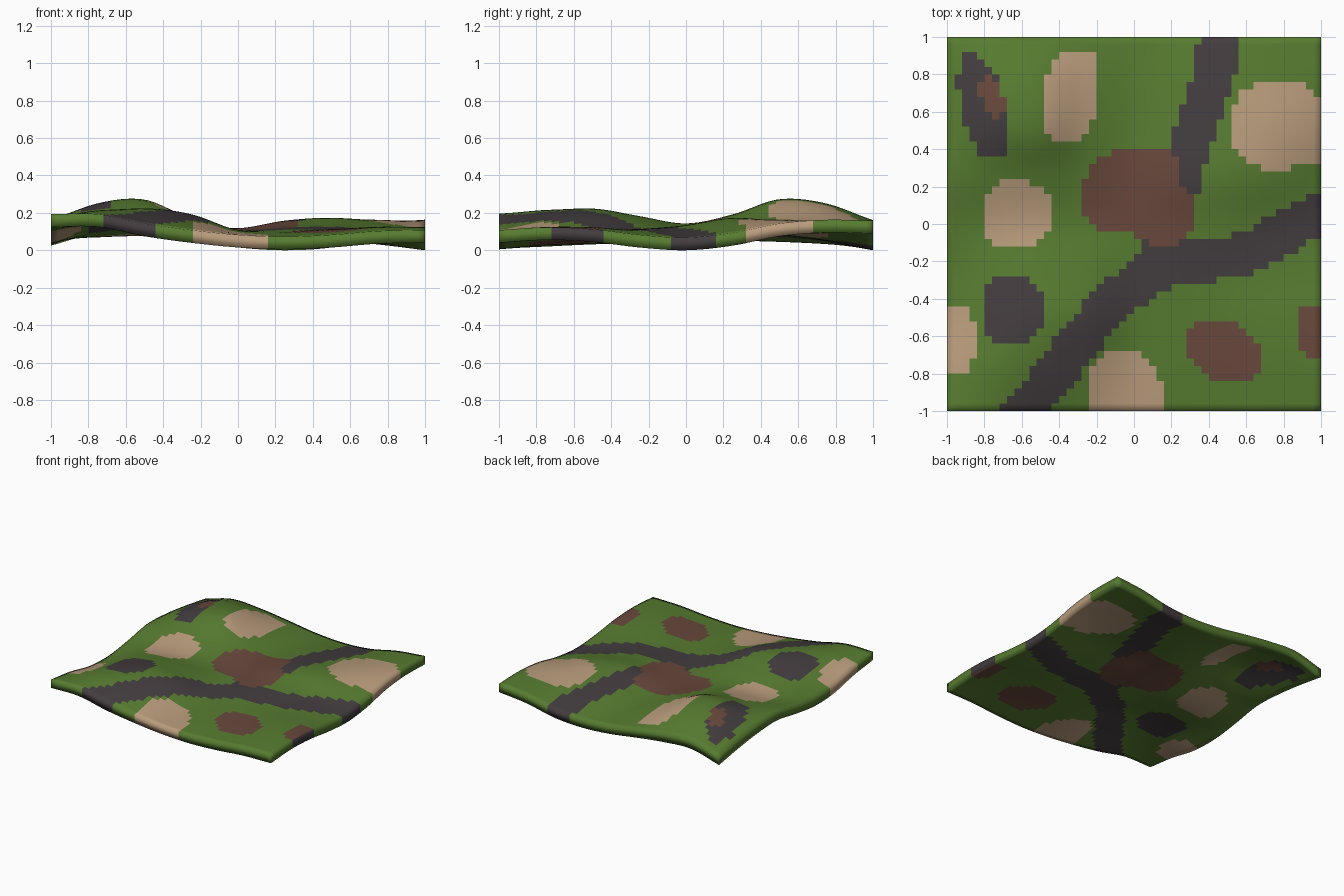
import bpy, bmesh
from mathutils import Vector

if "Cube" in bpy.data.objects:
    bpy.data.objects.remove(bpy.data.objects["Cube"])

N = 50                # colour cells per side
THICK = .068          # cloth thickness

# Top-surface heights, rows from y=1 down to y=-1, columns from x=-1 to x=1
HEIGHTS = [
    [.10, .165, .155, .125, .09, .075, .09, .14, .165],
    [.14, .24, .25, .165, .11, .12, .13, .155, .17],
    [.17, .255, .275, .175, .12, .15, .16, .17, .15],
    [.18, .195, .195, .15, .125, .165, .18, .155, .10],
    [.14, .145, .15, .13, .115, .135, .14, .11, .075],
    [.11, .165, .19, .165, .115, .12, .12, .11, .09],
    [.12, .20, .23, .20, .115, .11, .12, .13, .12],
    [.17, .22, .21, .165, .10, .10, .11, .13, .13],
    [.20, .20, .15, .115, .09, .08, .09, .11, .115],
]


def spline(p, t):
    """Smooth curve through evenly spaced values, t in 0..len-1."""
    i = min(int(t), len(p) - 2)
    f = t - i
    b, c = p[i], p[i + 1]
    a = p[i - 1] if i > 0 else 2 * b - c
    d = p[i + 2] if i + 2 < len(p) else 2 * c - b
    return b + .5 * f * (c - a + f * (2*a - 5*b + 4*c - d + f * (3*(b - c) + d - a)))


def height(x, y):
    return spline([spline(row, (x + 1) * 4) for row in HEIGHTS], (1 - y) * 4)


GREEN, TAN, BROWN, CHARCOAL = range(4)

# Branching charcoal stripe: two centrelines of one width
STRIPE = .11
LINES = [
    [(.46, 1.1), (.44, .85), (.25, .27), (.13, -.2)],
    [(-.63, -1.06), (-.13, -.43), (.12, -.24), (.6, -.16), (1.1, .12)],
]

# Camouflage blobs: colour, centre x, y, radius x, y, lean; later ones lie on top
BLOBS = [
    (CHARCOAL, -.81, .63, .115, .28, -.2),
    (CHARCOAL, -.65, -.46, .17, .18, 0),
    (TAN, -.335, .69, .15, .25, .12),
    (TAN, -.63, .05, .19, .18, 0),
    (TAN, -1, -.62, .15, .2, 0),
    (TAN, -.05, -.93, .2, .25, 0),
    (TAN, .77, .53, .25, .24, 0),
    (TAN, .97, .49, .13, .17, 0),
    (BROWN, -.01, .18, .26, .24, .2),
    (BROWN, .15, .05, .19, .16, 0),
    (BROWN, .48, -.68, .19, .16, -.25),
    (BROWN, 1, -.57, .14, .15, 0),
    (BROWN, -.76, .68, .06, .1, -.2),
]


def near_line(p, line):
    for a, b in zip(line, line[1:]):
        a, d = Vector(a), Vector(b) - Vector(a)
        t = max(0, min(1, (p - a).dot(d) / d.length_squared))
        if (p - a - d * t).length < STRIPE:
            return True
    return False


def cell_colour(i, j):
    x, y = -1 + (i + .5) * 2 / N, -1 + (j + .5) * 2 / N
    colour = GREEN
    if any(near_line(Vector((x, y)), line) for line in LINES):
        colour = CHARCOAL
    for c, cx, cy, rx, ry, lean in BLOBS:
        dx, dy = x - cx - lean * (y - cy), y - cy
        if abs(dx / rx) ** 2.3 + abs(dy / ry) ** 2.3 < 1:
            colour = c
    return colour


bm = bmesh.new()


def sheet(drop):
    """Grid of vertices for the top (drop=0) or underside."""
    grid = {}
    for i in range(N + 1):
        for j in range(N + 1):
            x, y = -1 + 2 * i / N, -1 + 2 * j / N
            grid[i, j] = bm.verts.new((x, y, height(x, y) - drop))
    return grid


def add_face(verts, colour):
    f = bm.faces.new(verts)
    f.material_index = colour
    f.smooth = True


top, under = sheet(0), sheet(THICK)
for i in range(N):
    for j in range(N):
        c = cell_colour(i, j)
        q = [(i, j), (i + 1, j), (i + 1, j + 1), (i, j + 1)]
        add_face([top[k] for k in q], c)
        add_face([under[k] for k in reversed(q)], c)

# Smooth-shaded rim joining the top to the underside
loop = ([(i, 0) for i in range(N)] + [(N, j) for j in range(N)]
        + [(i, N) for i in range(N, 0, -1)] + [(0, j) for j in range(N, 0, -1)])
for a, b in zip(loop, loop[1:] + loop[:1]):
    c = cell_colour(min(a[0], b[0], N - 1), min(a[1], b[1], N - 1))
    if c == BROWN:          # the brown edge patch turns charcoal on the rim
        c = CHARCOAL
    add_face([top[a], under[a], under[b], top[b]], c)

# Rest the lowest point on the ground
low_z = min(v.co.z for v in bm.verts)
for v in bm.verts:
    v.co.z -= low_z
bmesh.ops.recalc_face_normals(bm, faces=bm.faces)

mesh = bpy.data.meshes.new("camouflage_cloth")
bm.to_mesh(mesh)
bm.free()
for name, rgb in [("leaf green", (.095, .2, .03)), ("tan", (.48, .33, .2)),
                  ("rust brown", (.14, .065, .045)), ("charcoal", (.056, .046, .049))]:
    mat = bpy.data.materials.new(name)
    mat.diffuse_color = (*rgb, 1)
    mat.use_nodes = True
    mat.node_tree.nodes["Principled BSDF"].inputs["Base Color"].default_value = mat.diffuse_color
    mesh.materials.append(mat)
cloth = bpy.data.objects.new("camouflage_cloth", mesh)
bpy.context.collection.objects.link(cloth)
